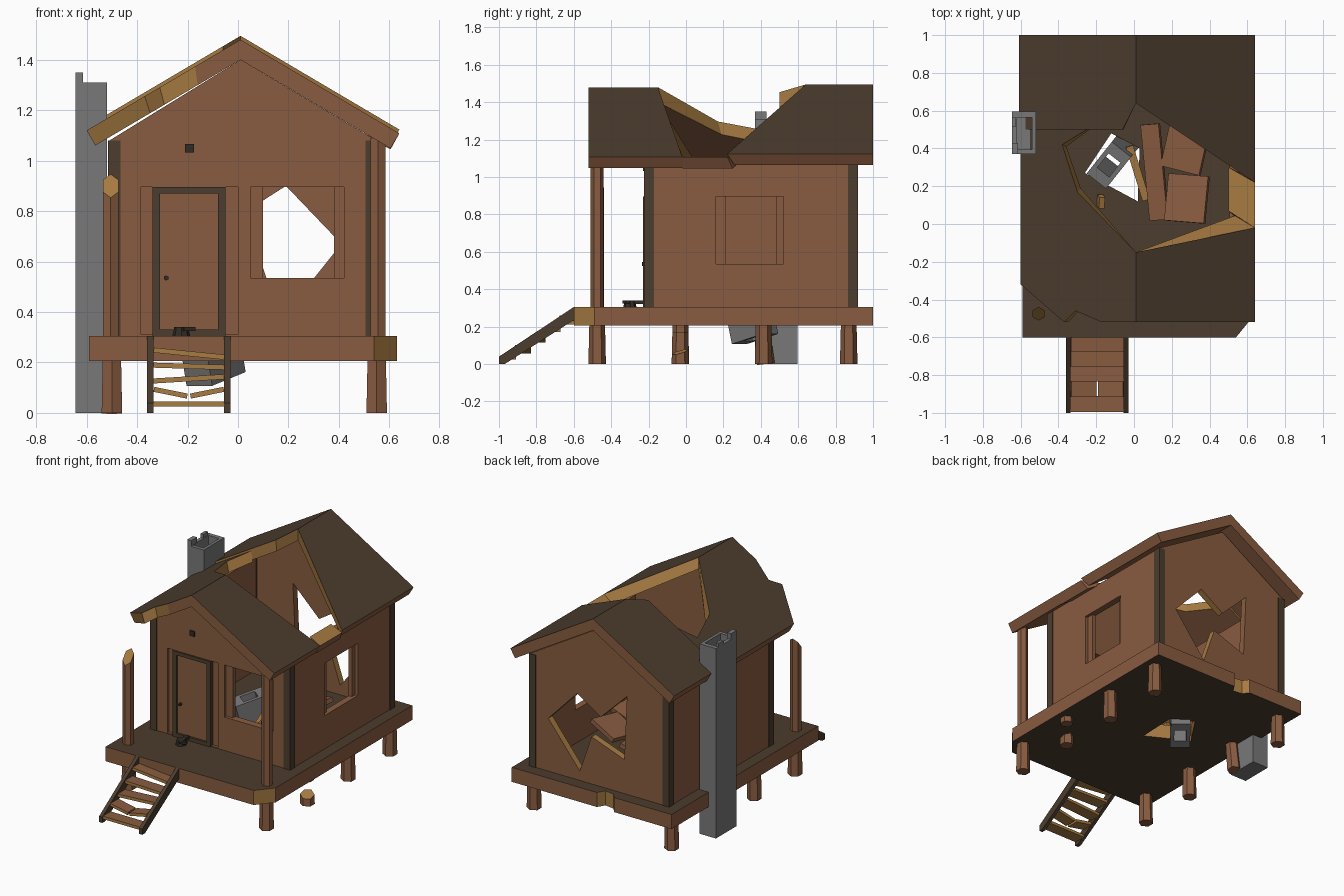
import bpy, bmesh, math
from mathutils import Matrix, Vector, Euler

cube = bpy.data.objects.get("Cube")
if cube:
    bpy.data.objects.remove(cube, do_unlink=True)

BROWN, DARK, TAN, GREY, BLACK = range(5)
COLOURS = [("brown_wood", (.25, .107, .052)), ("dark_wood", (.072, .046, .027)),
           ("broken_tan_wood", (.39, .2, .055)), ("grey_stone", (.19, .19, .19)),
           ("dark_iron", (.03, .024, .018))]
MATS = []
for label, rgb in COLOURS:
    m = bpy.data.materials.new(label)
    m.use_nodes = True
    m.diffuse_color = (*rgb, 1)
    m.node_tree.nodes["Principled BSDF"].inputs["Base Color"].default_value = (*rgb, 1)
    MATS.append(m)


def add(name, bm, loc=(0, 0, 0), rot=(0, 0, 0)):
    bmesh.ops.recalc_face_normals(bm, faces=bm.faces[:])
    me = bpy.data.meshes.new(name)
    bm.to_mesh(me)
    bm.free()
    for m in MATS:
        me.materials.append(m)
    ob = bpy.data.objects.new(name, me)
    ob.location, ob.rotation_euler = loc, rot
    bpy.context.collection.objects.link(ob)
    return ob


def box(name, lo, hi, mat=BROWN, rot=(0, 0, 0), sides=None):
    """Box between two corners, turned about its centre."""
    lo, hi = Vector(lo), Vector(hi)
    bm = bmesh.new()
    bmesh.ops.create_cube(bm, size=1)
    bmesh.ops.scale(bm, vec=hi - lo, verts=bm.verts[:])
    for f in bm.faces:
        f.material_index = mat if sides is None or f.normal.z > .5 else sides
    return add(name, bm, (lo + hi) / 2, rot)


def rect(u0, v0, u1, v1):
    return [(u0, v0), (u1, v0), (u1, v1), (u0, v1)]


AXES = {"xz": (0, 2, 1), "yz": (1, 2, 0), "xy": (0, 1, 2)}


def panel(name, loops, plane, t0, t1, cap=BROWN, side=BROWN, broken=TAN, loc=(0, 0, 0), rot=(0, 0, 0)):
    """Outline with holes, given thickness; slanted edges count as broken wood."""
    u, v, w = AXES[plane]
    bm = bmesh.new()
    for loop in loops:
        vs = []
        for p in loop:
            co = Vector((0, 0, 0))
            co[u], co[v], co[w] = p[0], p[1], t0
            vs.append(bm.verts.new(co))
        for i, a in enumerate(vs):
            bm.edges.new((vs[i - 1], a))
    n = Vector((0, 0, 0))
    n[w] = 1
    bmesh.ops.triangle_fill(bm, use_beauty=True, edges=bm.edges[:], normal=n)
    ext = bmesh.ops.extrude_face_region(bm, geom=bm.faces[:], use_keep_orig=True)
    bmesh.ops.translate(bm, vec=n * (t1 - t0),
                        verts=[g for g in ext["geom"] if isinstance(g, bmesh.types.BMVert)])
    bm.normal_update()
    for f in bm.faces:
        d = [abs(c) for c in f.normal]
        f.material_index = cap if d[w] > .5 else side if max(d) > .99 else broken
    return add(name, bm, loc, rot)


def post(name, x, y, z0, z1, r0, r1, cut=None, rot=(0, 0, 0), mat=BROWN, sides=6):
    """Tapered post; cut is the normal of a broken top."""
    h = z1 - z0
    bm = bmesh.new()
    bmesh.ops.create_cone(bm, cap_ends=True, segments=sides, radius1=r0, radius2=r1, depth=h)
    for f in bm.faces:
        f.material_index = mat
    if cut:
        bmesh.ops.bisect_plane(bm, geom=bm.verts[:] + bm.edges[:] + bm.faces[:],
                               plane_co=(0, 0, h / 2 - .045), plane_no=cut, clear_outer=True)
        new = bmesh.ops.holes_fill(bm, edges=[e for e in bm.edges if e.is_boundary], sides=0)
        for f in new["faces"]:
            f.material_index = TAN
    return add(name, bm, (x, y, (z0 + z1) / 2), rot)


# Roof slabs: plan points (x, top y, bottom y)
RIDGE, SLOPE, FRONT, BACK = .01, .59, -.52, 1.0


def roof(name, pts, lift=0):
    bm = bmesh.new()
    top, low = [], []
    for p in pts:
        x, y, by = p if len(p) == 3 else (p[0], p[1], p[1])
        d = x - RIDGE
        top.append(bm.verts.new((x, y, 1.48 + lift - SLOPE * abs(d))))
        low.append(bm.verts.new((RIDGE + d * .944, by, 1.4 + lift - SLOPE * abs(d) * .944)))
    bm.faces.new(top).material_index = DARK
    bm.faces.new(low).material_index = BROWN
    for i in range(len(pts)):
        a, b = pts[i - 1], pts[i]
        whole = a[0] == b[0] or (a[1] == b[1] and a[1] in (FRONT, BACK))
        f = bm.faces.new((top[i - 1], top[i], low[i], low[i - 1]))
        f.material_index = BROWN if whole else TAN
    add(name, bm)


roof("roof_front_left_side", [(RIDGE, FRONT), (.64, FRONT), (.64, -.02, .07), (RIDGE, -.15)])
roof("roof_back_left_side", [(RIDGE, .64), (.64, .22, .26), (.64, BACK), (RIDGE, BACK)], .015)
roof("roof_front_right_side", [(RIDGE, FRONT), (RIDGE, -.15), (-.3, .17, .19), (-.38, .42, .41), (-.25, .5),
                               (-.6, .5), (-.6, -.32), (-.37, FRONT), (-.31, -.46), (-.17, FRONT)])
roof("roof_back_right_side", [(RIDGE, .64), (-.06, .5), (-.61, .5), (-.61, BACK), (RIDGE, BACK)], .015)

# Splintered eave left across the roof hole
bm = bmesh.new()
for x, ya, yb, z in ((.64, -.02, .22, 1.108), (.605, -.02, .25, 1.045), (.5, .07, .3, 1.1)):
    for y in (ya, yb):
        bm.verts.new((x, y, z))
bmesh.ops.convex_hull(bm, input=bm.verts[:])
bm.normal_update()
for f in bm.faces:
    f.material_index = TAN if f.normal.z > .3 else BROWN
add("broken_eave", bm)

# Deck with chipped edges and a hole
FLOOR = .305
deck = [(-.59, -.6), (.54, -.6), (.63, -.49), (.63, 1), (-.02, 1), (-.05, .95), (-.12, .96), (-.15, 1), (-.59, 1)]
floor_hole = [(-.26, .27), (.02, .12), (.03, .4), (-.12, .48)]
panel("deck", [deck, floor_hole], "xy", .205, FLOOR, cap=DARK)

# Walls: an outer and an inner layer, the outer with wider openings
L, R, EAVE = -.51, .55, 1.08
gable = [(L, FLOOR), (R, FLOOR), (R, EAVE), (RIDGE, 1.4), (L, EAVE)]
Z0, Z1 = .535, .895
panel("front_wall_outer", [gable, rect(.05, Z0, .42, Z1), rect(-.385, .31, 0, Z1)], "xz", -.22, -.2)
panel("front_wall_inner", [gable, rect(.1, Z0, .38, Z1)], "xz", -.2, -.17)
star = [(.41, .67), (.19, .9), (.01, .785), (-.19, .98), (-.17, .54), (.08, .63), (.17, .37)]
panel("back_wall", [gable, star], "xz", .87, .915)
side_wall = rect(-.2, FLOOR, .9, EAVE)
panel("left_wall_outer", [side_wall, rect(.16, Z0, .52, Z1)], "yz", .53, R)
panel("left_wall_inner", [side_wall, rect(.21, Z0, .485, Z1)], "yz", .505, .53)
panel("right_wall", [side_wall], "yz", L, L + .04)
for side, x in (("right", L), ("left", R - .04)):
    for end, y in (("front", -.22), ("back", .87)):
        box(f"{side}_{end}_corner_post", (x - .005, y - .005, FLOOR), (x + .045, y + .05, EAVE), DARK)

# Door
box("door", (-.31, -.215, FLOOR), (-.08, -.19, .87))
for name, x in (("right", -.34), ("left", -.08)):
    box(f"door_frame_{name}", (x, -.23, FLOOR), (x + .03, -.19, Z1), DARK)
box("door_frame_top", (-.31, -.23, .87), (-.08, -.19, Z1), DARK)
box("door_sill", (-.31, -.23, FLOOR), (-.08, -.19, .33), DARK)
post("door_knob", -.285, -.225, .525, .545, .01, .01, rot=(math.pi / 2, 0, 0), mat=BLACK)
box("gable_vent", (-.21, -.23, 1.032), (-.175, -.215, 1.067), BLACK)

# Porch posts
post("porch_post_left", .555, -.475, FLOOR, 1.09, .035, .035)
post("porch_post_right", -.505, -.475, FLOOR, .945, .036, .036, cut=(0, -1.3, 1))

# Foundation posts, one snapped
for i, y in enumerate((-.475, -.03, .415, .87)):
    tilt = (.12, 0, 0) if i == 2 else (0, 0, 0)
    post(f"foundation_post_right_{i}", -.5, y, 0, .21, .047, .042, rot=tilt)
    if i != 1:
        post(f"foundation_post_left_{i}", .55, y, 0, .21, .047, .042)
post("snapped_post_top", .55, -.03, .165, .21, .043, .042)
post("snapped_post_stump", .55, -.03, 0, .11, .047, .044, cut=(.2, -.3, 1))

# Stairs
stringer = [(-.6, FLOOR), (-.6, .235), (-.97, 0), (-1, 0), (-1, .04)]
for name, x in (("right", -.36), ("left", -.055)):
    panel(f"stair_rail_{name}", [stringer], "yz", x, x + .025, cap=DARK, side=DARK, broken=DARK)
for i in range(5):
    y, z = -.995 + .08 * i, .035 + .05 * i
    roll = (0, .02, -.06, .03, .1)[i]
    if i == 1:
        box("tread_broken_right", (-.335, y, z - .015), (-.2, y + .085, z + .005), sides=TAN, rot=(0, .2, 0))
        box("tread_broken_left", (-.19, y, z - .015), (-.055, y + .085, z + .005), sides=TAN, rot=(0, -.2, 0))
    else:
        box(f"tread_{i}", (-.335, y, z - .01), (-.055, y + .085, z + .01), sides=TAN, rot=(0, roll, 0))

# Chimney with a broken rim
CX0, CY0, CX1, CY1 = -.645, .37, -.52, .595
box("chimney_stack", (CX0, CY0, 0), (CX1, CY1, 1.15), GREY)
panel("chimney_rim", [rect(CX0, CY0, CX1, CY1), rect(CX0 + .025, CY0 + .025, CX1 - .02, CY1 - .03)],
      "xy", 1.15, 1.31, cap=GREY, side=GREY)
box("chimney_chip_front", (CX0, CY0, 1.31), (CX0 + .03, CY0 + .06, 1.35), GREY)
box("chimney_chip_back", (CX0, CY1 - .08, 1.31), (CX0 + .02, CY1 - .03, 1.335), GREY)

# Fallen chimney piece jammed in the floor
panel("fallen_chimney", [rect(-.11, -.065, .11, .065), rect(-.05, -.04, .05, .04)], "xy", -.15, .15,
      cap=GREY, side=GREY, loc=(-.11, .34, .28), rot=(0, -.25, .9))

# Fallen roof boards inside
box("fallen_board_a", (.06, .02, .37), (.16, .53, .4), rot=(.05, -.3, .08))
box("fallen_board_b", (.16, .28, .43), (.38, .5, .46), rot=(.1, -.3, -.25))
box("fallen_board_c", (.17, .01, .44), (.39, .26, .47), rot=(-.05, -.3, -.08))
box("fallen_beam", (.0, .12, .34), (.04, .42, .38), TAN, rot=(.1, 0, .3))
box("floor_splinter", (-.19, .09, FLOOR), (-.16, .15, .36), TAN, rot=(.3, .2, 0))

# Iron lamp on the porch
post("lamp_body", -.225, -.3, FLOOR, .34, .035, .028, mat=BLACK, sides=8)
box("lamp_handle", (-.22, -.33, .325), (-.17, -.31, .34), BLACK, rot=(0, 0, .4))
box("lamp_spout", (-.235, -.28, .32), (-.21, -.23, .34), BLACK)
